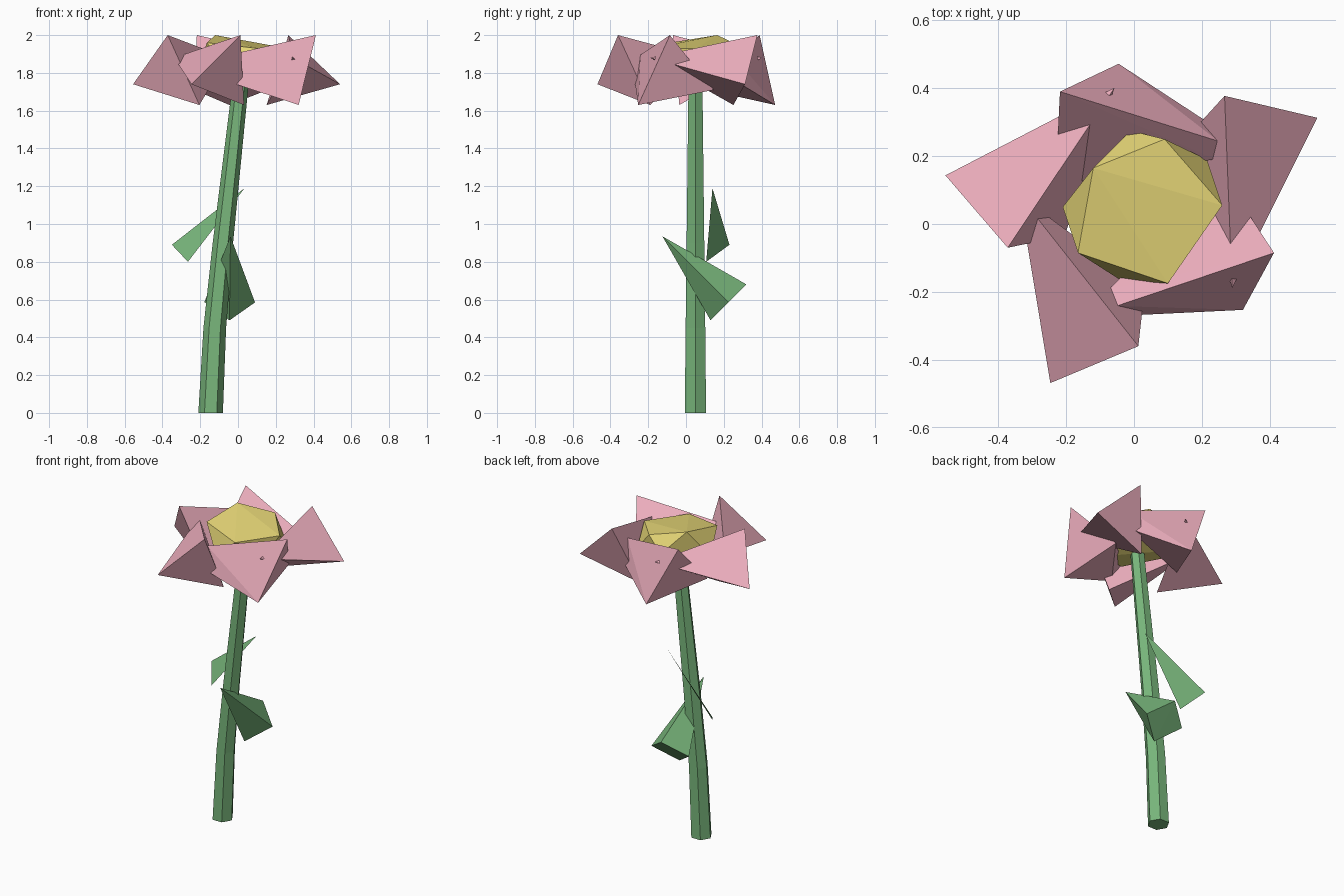
import bpy, bmesh, math

if "Cube" in bpy.data.objects:
    bpy.data.objects.remove(bpy.data.objects["Cube"])

CX, CY = 0.02, 0.05          # axis of the flower head


def material(name, rgb):
    m = bpy.data.materials.new(name)
    m.diffuse_color = (*rgb, 1)
    m.use_nodes = True
    m.node_tree.nodes["Principled BSDF"].inputs["Base Color"].default_value = m.diffuse_color
    return m


PINK = material("petal_pink", (0.86, 0.43, 0.52))
GREEN = material("stem_green", (0.19, 0.47, 0.20))
YELLOW = material("centre_yellow", (0.82, 0.70, 0.19))


def add_object(name, bm, mat):
    bmesh.ops.recalc_face_normals(bm, faces=bm.faces)
    me = bpy.data.meshes.new(name)
    bm.to_mesh(me)
    bm.free()
    me.materials.append(mat)
    ob = bpy.data.objects.new(name, me)
    bpy.context.collection.objects.link(ob)
    return ob


def hull(name, points, mat):
    bm = bmesh.new()
    for p in points:
        bm.verts.new(p)
    bmesh.ops.convex_hull(bm, input=bm.verts)
    return add_object(name, bm, mat)


def polar(r, deg, z):
    a = math.radians(deg)
    return (CX + r * math.cos(a), CY + r * math.sin(a), z)


# Stem: leaning, tapering six-sided tube (x, z, radius)
bm = bmesh.new()
rings = []
for x, z, r in [(-.145, 0, .065), (-.123, .45, .06), (-.08, .9, .054),
                (-.03, 1.35, .048), (.02, 1.8, .042)]:
    rings.append([bm.verts.new((x + r * math.cos(k * math.pi / 3),
                                .05 + r * math.sin(k * math.pi / 3), z)) for k in range(6)])
for a, b in zip(rings, rings[1:]):
    for k in range(6):
        n = (k + 1) % 6
        bm.faces.new((a[k], a[n], b[n], b[k]))
bm.faces.new(rings[0][::-1])
bm.faces.new(rings[-1])
add_object("stem", bm, GREEN)

# Lower leaf: pyramid with a diamond base
hull("lower_leaf", [(-.04, -.125, .935), (-.045, .32, .68), (.09, .225, .585),
                    (-.045, .13, .49), (-.178, .225, .587)], GREEN)

# Upper leaf: thin flat blade
bm = bmesh.new()
bm.faces.new([bm.verts.new(p) for p in
              [(.035, .14, 1.19), (-.35, .23, .89), (-.265, .107, .80)]])
add_object("upper_leaf", bm, GREEN)

# Petals: two wedge shapes around the head (radius, angle from petal direction, z)
SPREAD = [(.583, 0, 1.74), (.41, 26.2, 2.0), (.24, 30, 1.63), (.36, -68.4, 1.88)]
FOLDED = [(.427, 0, 1.63), (.415, 26.2, 2.0), (.30, -58.5, 1.895), (.33, -58, 1.755),
          (.26, 67, 1.71), (.26, -66, 1.84)]
for i, shape in enumerate([SPREAD, FOLDED, SPREAD, SPREAD, FOLDED]):
    base = 26.8 + 72 * i
    hull(f"petal_{i + 1}", [polar(r, base + d, z) for r, d, z in shape], PINK)

# Flower centre: squashed, tilted faceted ball
hull("flower_centre", [(-.12, .165, 2.0), (-.165, -.085, 1.96), (.10, -.175, 1.93),
                       (.26, .055, 1.93), (.09, .25, 1.96), (-.01, .275, 1.87),
                       (.215, .19, 1.82), (-.21, .05, 1.83), (-.04, -.165, 1.80),
                       (.17, -.065, 1.75), (-.05, .14, 1.77)], YELLOW)
